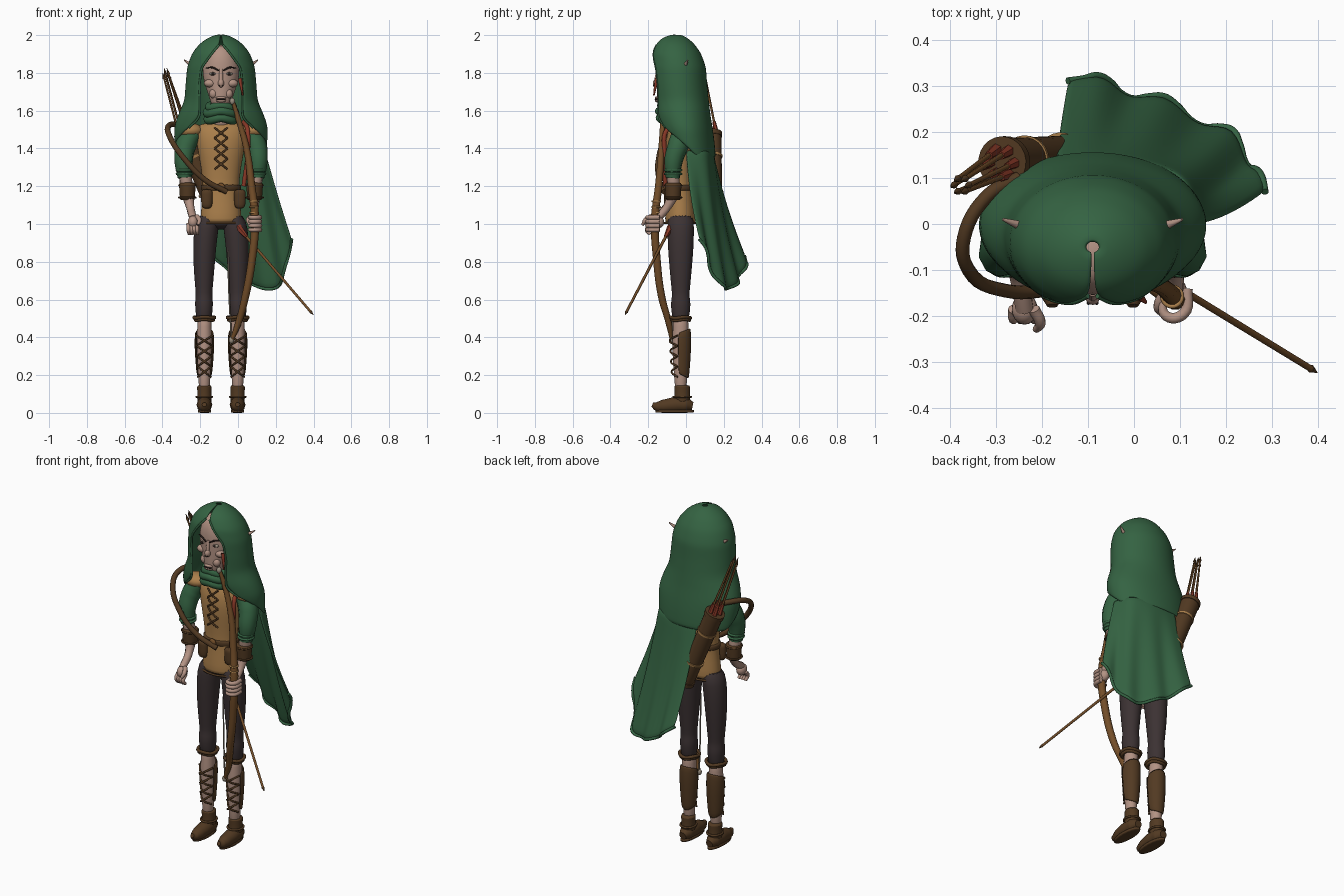
import bpy, bmesh, math
from mathutils import Vector

old = bpy.data.objects.get("Cube")
if old:
    bpy.data.objects.remove(old)
CX = -0.09  # body axis


def material(name, r, g, b):
    m = bpy.data.materials.new(name)
    m.use_nodes = True
    m.diffuse_color = (r, g, b, 1)
    m.node_tree.nodes["Principled BSDF"].inputs["Base Color"].default_value = (r, g, b, 1)
    return m


GREEN = material("forest green", .035, .125, .055)
TAN = material("tan leather", .40, .21, .07)
SKIN = material("skin", .45, .29, .23)
DARK = material("dark trousers", .045, .032, .033)
BROWN = material("brown leather", .085, .042, .016)
WOOD = material("bow wood", .17, .075, .022)
RED = material("red feather", .25, .04, .02)
CORD = material("pale cord", .32, .27, .21)
INK = material("dark features", .02, .012, .01)


def finish(ob, mat, sub=0, angle=50):
    ob.data.materials.append(mat)
    if sub:
        ob.modifiers.new("smooth", "SUBSURF").levels = sub
    bpy.ops.object.select_all(action='DESELECT')
    ob.select_set(True)
    bpy.context.view_layer.objects.active = ob
    bpy.ops.object.shade_smooth_by_angle(angle=math.radians(angle))
    return ob


def from_bmesh(name, bm):
    bmesh.ops.recalc_face_normals(bm, faces=bm.faces)
    me = bpy.data.meshes.new(name)
    bm.to_mesh(me)
    bm.free()
    ob = bpy.data.objects.new(name, me)
    bpy.context.collection.objects.link(ob)
    return ob


def grid(name, rows, mat, thick, sub=1):
    """Sheet of cloth or leather from rows of points."""
    bm = bmesh.new()
    vs = [[bm.verts.new(p) for p in row] for row in rows]
    for a, b in zip(vs, vs[1:]):
        for i in range(len(a) - 1):
            bm.faces.new((a[i], a[i + 1], b[i + 1], b[i]))
    ob = from_bmesh(name, bm)
    s = ob.modifiers.new("thickness", "SOLIDIFY")
    s.thickness, s.offset = thick, 0
    return finish(ob, mat, sub)


def loft(name, rings, mat, n=16, sub=1):
    """Closed body from level elliptical rings: x, y, z, rx, ry."""
    bm = bmesh.new()
    vs = [[bm.verts.new((x + rx * math.cos(math.tau * i / n), y + ry * math.sin(math.tau * i / n), z))
           for i in range(n)] for x, y, z, rx, ry in rings]
    for a, b in zip(vs, vs[1:]):
        for i in range(n):
            bm.faces.new((a[i], a[(i + 1) % n], b[(i + 1) % n], b[i]))
    bm.faces.new(vs[0])
    bm.faces.new(vs[-1])
    return finish(from_bmesh(name, bm), mat, sub)


def tube(name, pts, radii, mat, closed=False):
    cu = bpy.data.curves.new(name, 'CURVE')
    cu.dimensions, cu.bevel_depth, cu.bevel_resolution = '3D', 1, 3
    cu.resolution_u, cu.use_fill_caps = 6, True
    sp = cu.splines.new('BEZIER')
    sp.bezier_points.add(len(pts) - 1)
    sp.use_cyclic_u = closed
    for i, (bp, p) in enumerate(zip(sp.bezier_points, pts)):
        bp.co = p
        bp.handle_left_type = bp.handle_right_type = 'AUTO'
        bp.radius = radii if isinstance(radii, float) else radii[i]
    ob = bpy.data.objects.new(name, cu)
    bpy.context.collection.objects.link(ob)
    bpy.ops.object.select_all(action='DESELECT')
    ob.select_set(True)
    bpy.context.view_layer.objects.active = ob
    bpy.ops.object.convert(target='MESH')
    return finish(bpy.context.object, mat)


def ball(name, loc, size, mat):
    bpy.ops.mesh.primitive_uv_sphere_add(segments=20, ring_count=12, location=loc)
    ob = bpy.context.object
    ob.name, ob.scale = name, size
    return finish(ob, mat)


def rod(name, p, q, r1, r2, mat, n=16):
    p, q = Vector(p), Vector(q)
    bpy.ops.mesh.primitive_cone_add(vertices=n, radius1=r1, radius2=r2, depth=(q - p).length, location=(p + q) / 2)
    ob = bpy.context.object
    ob.name = name
    ob.rotation_euler = (q - p).to_track_quat('Z', 'Y').to_euler()
    return finish(ob, mat)


def hoop(name, x, y, z, rx, ry, r, mat, wave=0.0):
    pts = [(x + rx * math.cos(t), y + ry * math.sin(t), z + wave * math.sin(3 * t))
           for t in [math.tau * i / 12 for i in range(12)]]
    return tube(name, pts, r, mat, True)


# Hood and shawl: z, half width, front y, back y, half opening
HOOD = [(2.0, .012, -.06, -.04, .002), (1.985, .06, -.12, .0, .003), (1.95, .11, -.155, .04, .008),
        (1.90, .15, -.18, .075, .05), (1.83, .174, -.185, .1, .1), (1.74, .182, -.18, .106, .115),
        (1.65, .188, -.172, .115, .11), (1.57, .225, -.165, .125, .115), (1.51, .245, -.15, .135, .17),
        (1.44, .24, -.13, .145, .18), (1.34, .228, -.11, .153, .18)]


def hood_at(z):
    for a, b in zip(HOOD, HOOD[1:]):
        if z >= b[0] - 1e-6:
            t = (a[0] - z) / (a[0] - b[0])
            return [p + (q - p) * t for p, q in zip(a, b)]
    return HOOD[-1]


rows = []
for v in range(23):
    row = []
    for c in range(33):
        u = c / 16 - 1
        low = 1.35 + .16 * max(0, (abs(u) - .55) / .45)
        z, rx, y0, y1, gap = hood_at(2 - (2 - low) * (v / 22) ** 1.3)
        t = u * (math.pi - math.asin(min(.95, gap / rx)))
        row.append((CX + rx * math.sin(t), (y0 + y1) / 2 + (y1 - y0) / 2 * math.cos(t), z))
    rows.append(row)
grid("hood", rows, GREEN, .012)
for k in (0, -1):
    tube("hood_edge", [r[k] for r in rows[4::2]], .006, GREEN)

# Cape swept to the left, with soft folds
TOP = [(.14, .0, 1.39), (.1, .1, 1.39), (-.03, .14, 1.38), (-.17, .135, 1.38)]
HEM = [(.285, .07, .92), (.21, .19, .67), (.03, .275, .70), (-.14, .325, .83)]


def along(pts, t):
    a, b, c, d = [Vector(p) for p in pts]
    k = t * 3
    i = min(2, int(k))
    seg = [(a * 2 - b, a, b, c), (a, b, c, d), (b, c, d, d * 2 - c)][i]
    k -= i
    p, q, r, s = seg
    return .5 * (2 * q + (r - p) * k + (2 * p - 5 * q + 4 * r - s) * k * k + (3 * q - p - 3 * r + s) * k ** 3)


cape = []
for j in range(13):
    v = j / 12
    cape.append([along(TOP, i / 18) * (1 - v) + along(HEM, i / 18) * v
                 + Vector((.3, 1, 0)) * (.014 * v * math.sin(i * 1.3) - .05 * v * (1 - v)) for i in range(19)])
grid("cape", cape, GREEN, .012)
tube("cape_hem", cape[-1], .008, GREEN)

# Head and face
loft("head", [(CX, -.09, 1.595, .025, .03), (CX, -.095, 1.62, .048, .05), (CX, -.09, 1.66, .06, .066),
              (CX, -.075, 1.72, .082, .08), (CX, -.07, 1.78, .1, .086), (CX, -.07, 1.85, .1, .088),
              (CX, -.06, 1.91, .08, .085), (CX, -.06, 1.95, .04, .05)], SKIN)
loft("neck", [(CX, -.03, 1.5, .06, .05), (CX, -.04, 1.56, .045, .045), (CX, -.05, 1.66, .045, .045)], SKIN)
ball("nose", (CX, -.158, 1.745), (.016, .018, .022), SKIN)
tube("nose_bridge", [(CX, -.148, 1.82), (CX, -.16, 1.75)], .01, SKIN)
for z in (1.668, 1.652):
    ball("lip", (CX, -.152, z), (.028, .012, .008), SKIN)
ball("mouth", (CX, -.158, 1.66), (.027, .008, .004), INK)
ball("chin", (CX, -.135, 1.628), (.025, .016, .018), SKIN)
for s in (-1, 1):
    ball("cheek", (CX + s * .058, -.122, 1.745), (.032, .026, .022), SKIN)
    ball("jowl", (CX + s * .04, -.13, 1.69), (.022, .02, .025), SKIN)
    ball("eye", (CX + s * .042, -.142, 1.795), (.019, .012, .009), CORD)
    ball("pupil", (CX + s * .042, -.151, 1.795), (.008, .006, .008), INK)
    tube("brow", [(CX + s * .012, -.159, 1.812), (CX + s * .045, -.149, 1.828), (CX + s * .08, -.125, 1.825)],
         [.004, .005, .002], INK)
    ball("nostril", (CX + s * .009, -.172, 1.732), (.004, .004, .003), INK)
    rod("ear_tip", (CX + s * .14, -.01, 1.83), (CX + s * .195, .01, 1.868), .014, .003, SKIN)
rod("ear_feather", (.01, -.155, 1.77), (.025, -.17, 1.68), .011, .004, RED, 8)

# Scarf rolls
for z, r in ((1.62, .062), (1.59, .074), (1.555, .07)):
    hoop("scarf", CX, -.075, z, r, r * .9, .023, GREEN, .007)

# Vest, belt and pouches
loft("vest", [(CX, -.03, 1.0, .113, .083), (CX, -.03, 1.02, .112, .083), (CX, -.03, 1.1, .106, .078),
              (CX, -.03, 1.19, .094, .068), (CX, -.03, 1.3, .108, .075), (CX, -.03, 1.41, .13, .085),
              (CX, -.025, 1.49, .14, .075), (CX, -.02, 1.53, .125, .055), (CX, -.02, 1.535, .06, .04)], TAN)
hoop("vest_hem", CX, -.03, 1.005, .112, .082, .006, BROWN)
loft("belt", [(CX, -.03, z, .108, .08) for z in (1.175, 1.18, 1.205, 1.21)], BROWN)
ball("buckle", (CX, -.112, 1.193), (.022, .012, .024), WOOD)
for x in (-.165, .01):
    loft("pouch", [(x, -.095, z, r, r * .7) for z, r in ((1.08, .02), (1.1, .032), (1.15, .03), (1.17, .033), (1.185, .02))], BROWN)
for k in range(4):
    z = 1.29 + k * .055
    for s in (-1, 1):
        tube("vest_lace", [(CX - s * .034, -.109, z), (CX, -.12, z + .027), (CX + s * .034, -.109, z + .055)], .005, BROWN)
tube("chest_strap", [(.03, -.02, 1.54), (.05, -.1, 1.5), (.052, -.115, 1.38), (.03, -.11, 1.2)], .012, RED)

# Arms and hands
for s, off, hy in ((-1, .148, -.185), (1, .178, -.15)):
    def at(x, y, z):
        return (CX + s * x, y, z)
    ball("shoulder_cap", at(.165, -.025, 1.495), (.07, .06, .04), TAN)
    tube("sleeve", [at(.15, -.025, 1.48), at(.185, -.04, 1.42), at(.198, -.065, 1.34), at(.192, -.07, 1.245)],
         [.05, .056, .05, .038], GREEN)
    for z in (1.265, 1.285):
        hoop("sleeve_cuff", CX + s * .193, -.068, z, .04, .042, .007, GREEN)
    tube("forearm", [at(.19, -.07, 1.26), at(.178, -.068, 1.17), at((off + .178) / 2, -.1, 1.09), at(off, hy, 1.03)],
         [.034, .034, .022, .02], SKIN)
    loft("bracer", [at(.178, -.068, z) + (r, r) for z, r in ((1.125, .036), (1.13, .041), (1.17, .042), (1.215, .047), (1.22, .04))], BROWN)
    for z in (1.14, 1.205):
        hoop("bracer_band", CX + s * .178, -.068, z, .044, .044, .005, BROWN)
    ball("palm", at(off, hy, 1.01), (.028, .034, .034), SKIN)
    for k in range(4):
        z = 1.035 - k * .022
        if s > 0:
            tube("finger", [at(off + .028, hy + .01, z), at(off + .02, hy - .045, z), at(off - .018, hy - .05, z),
                            at(off - .026, hy - .01, z)], [.012, .012, .011, .008], SKIN)
        else:
            x = off + .024 - k * .015
            tube("finger", [at(x, hy, 1.0), at(x, hy - .022, .97), at(x - .004, hy - .006, .945)], [.012, .011, .008], SKIN)
    tube("thumb", [at(off - .02, hy, 1.04), at(off - .034, hy - .03, 1.02), at(off - .025, hy - .045, .995)], [.013, .012, .008], SKIN)

# Legs, shin guards and boots
THIGH = [(1.06, .06, .06, .07), (.98, .078, .066, .072), (.88, .087, .063, .07), (.76, .09, .056, .06), (.65, .09, .046, .049),
         (.62, .09, .044, .046), (.58, .09, .05, .054), (.54, .09, .045, .05), (.5, .09, .043, .045), (.495, .09, .03, .03)]
CALF = [(.1, .03, .03), (.18, .031, .034), (.28, .038, .043), (.38, .042, .047), (.46, .037, .041), (.52, .04, .042)]
for s in (-1, 1):
    X = CX + s * .088
    loft("trouser_leg", [(CX + s * o, -.028, z, rx, ry) for z, o, rx, ry in THIGH], DARK)
    for z, r in ((.505, .054), (.493, .048)):
        hoop("trouser_cuff", X, -.03, z, r, r, .009, BROWN, .003)
    loft("calf", [(X, -.028, z, rx, ry) for z, rx, ry in CALF], SKIN)
    guard = []
    for k, (z, r) in enumerate(((.2, .04), (.25, .045), (.31, .05), (.37, .053), (.43, .05))):
        guard.append([(X + r * .93 * math.sin(t), -.028 + r * math.cos(t), z + .02 * math.cos(t) * (k - 2) / 2)
                      for t in [(i / 6 - 1) * 1.85 for i in range(13)]])
    grid("shin_guard", guard, BROWN, .008)
    for k in range(4):
        z, r = .19 + k * .055, .036 + k * .003
        for d in (-1, 1):
            tube("shin_lace", [(X - d * r, -.045, z), (X, -.036 - r * 1.12, z + .027), (X + d * r, -.045, z + .055)], .005, BROWN)
    loft("boot_ankle", [(X, -.02, z, r, r * 1.1) for z, r in ((.03, .036), (.08, .04), (.11, .037), (.14, .041), (.148, .033))], BROWN)
    hoop("boot_strap", X, -.02, .085, .041, .046, .006, BROWN)
    tube("shoe", [(X, .035, .036), (X, .0, .043), (X, -.06, .043), (X, -.12, .036), (X, -.155, .035), (X, -.178, .044)],
         [.022, .04, .042, .036, .026, .012], BROWN)
    loft("sole", [(X, -.06, z, .036, .105) for z in (0, .004, .014, .018)], BROWN)
ball("hips", (CX, -.025, 1.03), (.1, .072, .06), DARK)

# Quiver with bands, arrows and shoulder strap
Q0, Q1 = Vector((-.1, .15, 1.02)), Vector((-.285, .135, 1.48))
rod("quiver", Q0, Q1, .044, .052, BROWN, 24)
for t in (.3, .72):
    p = Q0.lerp(Q1, t)
    rod("quiver_band", p, p + (Q1 - Q0) * .025, .053, .054, TAN, 24)
for t in (0, .96):
    p = Q0.lerp(Q1, t)
    rod("quiver_rim", p, p + (Q1 - Q0) * .05, .05 + t * .006, .05 + t * .006, BROWN, 24)
for k in range(6):
    a = math.tau * k / 6
    d = Vector((math.cos(a), math.sin(a), 0))
    p, q = Q1 + d * .03, Vector((-.375, .085, 1.77 + .012 * (k % 3))) + d * .016
    rod("arrow_shaft", p, q, .006, .005, WOOD, 8)
    rod("arrow_head", q, q + (q - p) * .1, .008, .001, BROWN, 8)
    rod("arrow_feather", p, p.lerp(q, .2), .014, .009, RED, 6)
tube("quiver_strap", [(-.25, .1, 1.5), (-.32, .06, 1.525), (-.37, -.03, 1.515), (-.36, -.1, 1.46), (-.28, -.145, 1.34),
                      (-.17, -.14, 1.23), (-.06, -.115, 1.17)], .015, BROWN)

# Bow, string and held arrow
tube("bow", [(-.03, -.135, 1.66), (.0, -.125, 1.56), (.045, -.13, 1.4), (.072, -.145, 1.2), (.09, -.165, 1.02),
             (.075, -.155, .82), (.04, -.13, .62), (.0, -.09, .47), (-.035, -.075, .38)],
     [.009, .014, .017, .02, .022, .021, .02, .017, .009], WOOD)
for z in (1.06, 1.09, 1.12):
    hoop("bow_grip_wrap", .083, -.158, z, .021, .021, .005, TAN)
for end in ((-.03, -.135, 1.65), (-.035, -.075, .385)):
    ball("bow_tip", end, (.014, .014, .018), CORD)
tube("bow_string", [(-.053, -.06, 1.0), (-.05, -.065, .7), (-.035, -.075, .385)], .004, CORD)
tip, tail = Vector((.385, -.315, .535)), Vector((.0, -.08, .985))
rod("held_arrow", tail, tip, .008, .007, WOOD, 8)
rod("held_arrow_head", tip, tip + (tip - tail) * .035, .009, .001, BROWN, 8)
rod("held_arrow_feather", tail, tail.lerp(tip, .12), .02, .01, RED, 6)
